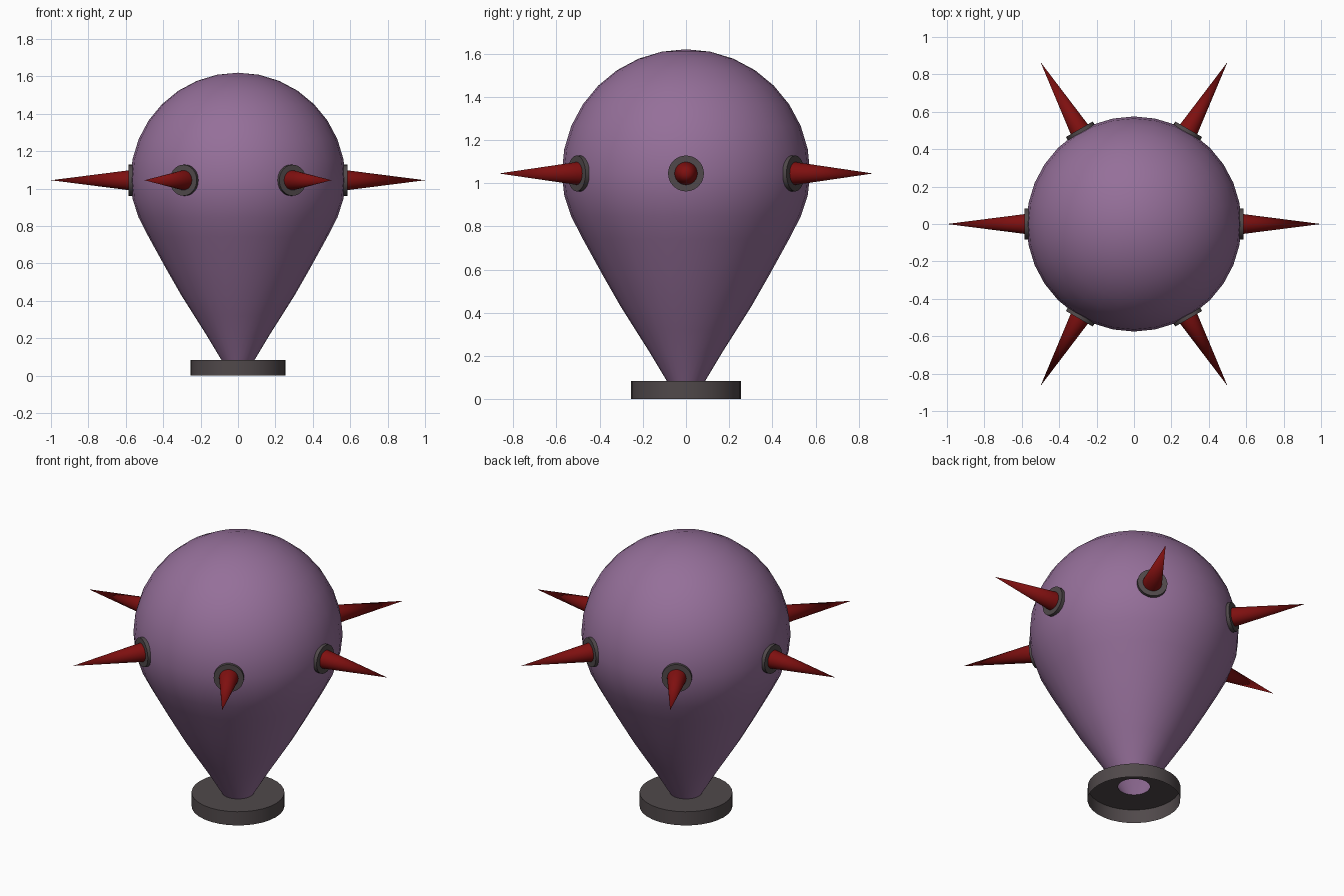
import bpy, bmesh, math
from mathutils import Matrix

if "Cube" in bpy.data.objects:
    bpy.data.objects.remove(bpy.data.objects["Cube"], do_unlink=True)


def material(name, rgb):
    mat = bpy.data.materials.new(name)
    mat.use_nodes = True
    mat.diffuse_color = (*rgb, 1)
    bsdf = next(n for n in mat.node_tree.nodes if n.type == 'BSDF_PRINCIPLED')
    bsdf.inputs["Base Color"].default_value = (*rgb, 1)
    return mat


PURPLE = material("dusty_purple", (0.30, 0.16, 0.32))
GREY = material("warm_dark_grey", (0.080, 0.066, 0.069))
RED = material("deep_red", (0.21, 0.005, 0.005))


def lathe(name, profile, mat, segments=32, matrix=Matrix()):
    """Spin (radius, height) points around local z, then place with matrix."""
    bm = bmesh.new()
    rings = []
    for r, z in profile:
        if r == 0:
            rings.append([bm.verts.new((0, 0, z))] * segments)
        else:
            angles = [2 * math.pi * i / segments for i in range(segments)]
            rings.append([bm.verts.new((r * math.cos(a), r * math.sin(a), z)) for a in angles])
    for low, high in zip(rings, rings[1:]):
        for i in range(segments):
            j = (i + 1) % segments
            corners = [low[i], low[j], high[j], high[i]]
            bm.faces.new(list(dict.fromkeys(corners)))
    bm.transform(matrix)
    mesh = bpy.data.meshes.new(name)
    bm.to_mesh(mesh)
    bm.free()
    mesh.materials.append(mat)
    obj = bpy.data.objects.new(name, mesh)
    bpy.context.collection.objects.link(obj)
    bpy.ops.object.select_all(action='DESELECT')
    obj.select_set(True)
    bpy.context.view_layer.objects.active = obj
    bpy.ops.object.shade_smooth_by_angle(angle=math.radians(40))
    return obj


# Bulb: tapered neck below, half sphere above
RADIUS, MIDDLE = 0.575, 1.045
neck = [(0.088, 0.083), (0.167, 0.215), (0.235, 0.322), (0.305, 0.433),
        (0.386, 0.575), (0.478, 0.742), (0.531, 0.845), (0.564, 0.945)]
dome = [(RADIUS * math.cos(math.radians(a * 11.25)),
         MIDDLE + RADIUS * math.sin(math.radians(a * 11.25))) for a in range(8)]
lathe("bulb", neck + dome + [(0, MIDDLE + RADIUS)], PURPLE)

# Foot: shallow cup, open underneath, with the neck opening in its top
lathe("foot", [(0.255, 0), (0.255, 0.083), (0.088, 0.083)], GREY)

# Six spikes with collars around the widest level
for i in range(6):
    place = (Matrix.Translation((0, 0, MIDDLE))
             @ Matrix.Rotation(math.radians(60 * i), 4, 'Z')
             @ Matrix.Rotation(math.radians(90), 4, 'Y'))
    lathe(f"spike_collar_{i + 1}",
          [(0.083, 0.545), (0.083, 0.585), (0.04, 0.585)], GREY, 32, place)
    lathe(f"spike_{i + 1}", [(0.056, 0.56), (0, 1.0)], RED, 32, place)
